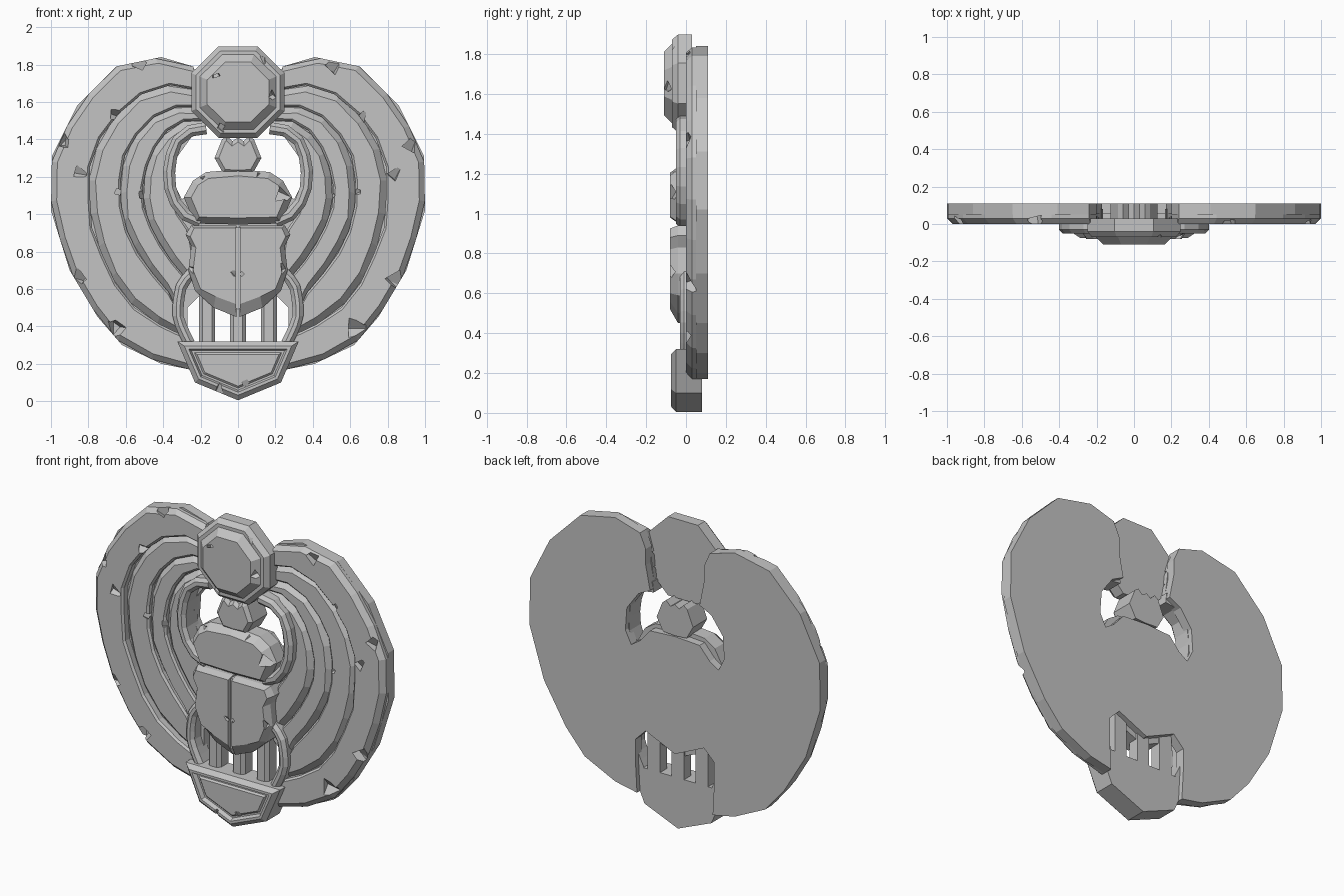
import bpy, bmesh, math, random
from mathutils import Vector, Euler

random.seed(4)
if "Cube" in bpy.data.objects:
    bpy.data.objects.remove(bpy.data.objects["Cube"], do_unlink=True)

stone = bpy.data.materials.new("grey_stone")
stone.use_nodes = True
GREY = (0.55, 0.55, 0.55, 1)
stone.diffuse_color = GREY
stone.node_tree.nodes["Principled BSDF"].inputs["Base Color"].default_value = GREY


def finish(bm, name):
    bmesh.ops.recalc_face_normals(bm, faces=bm.faces)
    mesh = bpy.data.meshes.new(name)
    bm.to_mesh(mesh)
    bm.free()
    mesh.materials.append(stone)
    obj = bpy.data.objects.new(name, mesh)
    bpy.context.collection.objects.link(obj)
    return obj


def skin(name, loops):
    """Bridge matching closed loops and cap both ends."""
    bm = bmesh.new()
    rows = [[bm.verts.new(p) for p in loop] for loop in loops]
    n = len(rows[0])
    for a, b in zip(rows, rows[1:]):
        for i in range(n):
            j = (i + 1) % n
            bm.faces.new((a[i], a[j], b[j], b[i]))
    bm.faces.new(rows[0])
    bm.faces.new(rows[-1])
    return finish(bm, name)


def sym(half):
    """Complete an outline running from top centre to bottom centre."""
    return half + [(-x, z) for x, z in reversed(half) if x > 0]


def flip(pts, side):
    return [(x * side, z) for x, z in pts]


def inset(pts, d):
    n = len(pts)
    v = [Vector(p) for p in pts]
    area = sum(v[i - 1].x * v[i].y - v[i].x * v[i - 1].y for i in range(n))
    s = 1 if area > 0 else -1
    out = []
    for i in range(n):
        e, f = (v[i] - v[i - 1]).normalized(), (v[(i + 1) % n] - v[i]).normalized()
        m = Vector((-e.y - f.y, e.x + f.x)) * s
        out.append(v[i] + m * d / max(0.5, 1 + e.dot(f)))
    return out


def stepped(name, pts, steps):
    """Slab built from (inset, y) steps, back to front."""
    return skin(name, [[(x, y, z) for x, z in inset(pts, d)] for d, y in steps])


def resample(pts, n):
    v = [Vector(p) for p in pts]
    run = [0]
    for a, b in zip(v, v[1:]):
        run.append(run[-1] + (b - a).length)
    out = []
    for k in range(n):
        t = run[-1] * k / (n - 1)
        i = next(i for i in range(len(v) - 1) if t <= run[i + 1] + 1e-6)
        out.append(v[i].lerp(v[i + 1], (t - run[i]) / (run[i + 1] - run[i])))
    return out


def band(name, outer, inner, front, back, bevel, inner_bevel, n=13):
    """Bevelled strip between two curves."""
    loops = []
    for o, i in zip(resample(outer, n), resample(inner, n)):
        d = (i - o).normalized()
        sec = [(o, back), (o, front + bevel), (o + d * bevel, front),
               (i - d * inner_bevel, front), (i, front + inner_bevel), (i, back)]
        loops.append([(p.x, y, p.y) for p, y in sec])
    return skin(name, loops)


def strap(name, path, width, front, back):
    """Bevelled strip of even width along a curve."""
    v = [Vector(p) for p in path]
    outer, inner = [], []
    for i, p in enumerate(v):
        t = (v[min(i + 1, len(v) - 1)] - v[max(i - 1, 0)]).normalized()
        side = Vector((-t.y, t.x)) * width / 2
        outer.append(p + side)
        inner.append(p - side)
    return band(name, outer, inner, front, back, 0.02, 0.02, 9)


def chip(obj, spots, y):
    """Knock small angular nicks out of the edges."""
    for x, z, r in spots:
        bm = bmesh.new()
        bmesh.ops.create_cone(bm, cap_ends=True, segments=4, radius1=r, radius2=r * 0.3, depth=r * 1.6)
        cutter = finish(bm, "chip_cutter")
        cutter.location = (x, y, z)
        cutter.rotation_euler = Euler([random.uniform(0, 3) for _ in range(3)])
        cutter.hide_render = True
        mod = obj.modifiers.new("chip", "BOOLEAN")
        mod.operation, mod.object = "DIFFERENCE", cutter
        dg = bpy.context.evaluated_depsgraph_get()
        mesh = bpy.data.meshes.new_from_object(obj.evaluated_get(dg))
        obj.modifiers.clear()
        obj.data = mesh
        bpy.data.objects.remove(cutter, do_unlink=True)


# Wing curves, outermost first, from the sun disc down to the tail
rim = [(.24, 1.79), (.41, 1.84), (.65, 1.79), (.86, 1.58), (.995, 1.31), (1, 1.02),
       (.9, .7), (.75, .45), (.62, .3), (.41, .2), (.26, .17)]
curves = [
    rim,
    [(.2, 1.66), (.36, 1.69), (.55, 1.63), (.72, 1.45), (.8, 1.23), (.78, .92), (.67, .65), (.52, .46), (.27, .34)],
    [(.19, 1.57), (.31, 1.58), (.47, 1.51), (.6, 1.35), (.63, 1.16), (.62, .97), (.52, .76), (.36, .57), (.31, .46)],
    [(.18, 1.5), (.23, 1.52), (.36, 1.47), (.47, 1.32), (.51, 1.16), (.5, 1), (.39, .79), (.28, .66)],
    [(.18, 1.45), (.28, 1.43), (.35, 1.32), (.37, 1.16), (.34, 1.03), (.25, .9), (.24, .74)],
]
names = ["wing_rim", "wing_outer_ring", "wing_middle_ring", "wing_inner_ring"]
fronts = [0, .015, .01, .005]

# Back plate with openings above the shoulders and below the body
plate = ([(0, 1.21), (.17, 1.2), (.24, 1.12), (.3, 1.08), (.34, 1.16), (.33, 1.3), (.25, 1.41),
          (.17, 1.45), (.2, 1.6), (.2, 1.7)] + rim + [(.27, .35), (.27, .5), (.2, .57), (0, .48)])
stepped("back_plate", sym(plate), [(0, .11), (0, .05)])

nicks = [[(.52, 1.8, .05), (.93, 1.38, .05), (.85, .66, .06), (.64, .39, .06), (.66, 1.52, .04), (.84, 1.22, .04)],
         [(.58, .52, .03), (.64, 1.12, .03)], [(.58, .85, .03), (.5, 1.1, .03)], [(.44, .9, .03), (.38, 1.2, .02)]]
for side, tag in ((1, "left"), (-1, "right")):
    for k, name in enumerate(names):
        outer, inner = flip(curves[k], side), flip(curves[k + 1], side)
        obj = band(f"{tag}_{name}", outer, inner, fronts[k], .06, .03 if k == 0 else .035, .012, 13 - k)
        chip(obj, flip_spots := [(x * side, z, r) for x, z, r in nicks[k]], fronts[k])

    # Legs
    upper = [(.17, 1.46), (.25, 1.45), (.34, 1.38), (.37, 1.25), (.36, 1.1), (.29, 1), (.2, .96)]
    lower = [(.24, .69), (.3, .63), (.32, .53), (.32, .44), (.29, .37), (.26, .31)]
    strap(f"{tag}_upper_leg", flip(upper, side), .065, -.05, .08)
    strap(f"{tag}_lower_leg", flip(lower, side), .06, -.03, .08)

    # Wing cases: front face, then a sloping underside
    case = [(.008, .94), (.25, .94), (.28, .89), (.25, .83), (.265, .7), (.23, .59), (.13, .5), (.008, .45)]
    face = [(.012, .925), (.235, .925), (.255, .88), (.225, .82), (.24, .7), (.2, .6), (.12, .56), (.012, .52)]
    case, face = flip(case, side), flip(face, side)
    obj = skin(f"{tag}_wing_case", [[(x, y, z) for x, z in c] for c, y in ((case, .07), (case, -.04), (face, -.08))])
    chip(obj, [(side * .26, .71, .035), (side * .02, .68, .02)], -.08)

# Strip closing the seam between the wing cases
stepped("wing_case_seam", sym([(0, .93), (.02, .93), (.02, .5), (0, .49)]), [(0, .07), (0, -.06)])

# Thorax and head
thorax = stepped("thorax", sym([(0, 1.24), (.17, 1.225), (.24, 1.18), (.29, 1.09), (.23, .95), (0, .945)]),
                 [(0, .06), (0, -.03), (.035, -.08)])
chip(thorax, [(.25, 1.1, .05), (-.2, 1.2, .03), (.12, 1.23, .03)], -.07)
stepped("head", sym([(0, 1.41), (.03, 1.39), (.06, 1.42), (.085, 1.4), (.125, 1.3), (.08, 1.22), (0, 1.215)]),
        [(0, .11), (0, -.03), (.02, -.05)])

# Sun disc
octagon = [(.27 * math.sin(math.pi * (k + .5) / 4), 1.653 + .265 * math.cos(math.pi * (k + .5) / 4)) for k in range(8)]
disc = stepped("sun_disc", octagon, [(0, .03), (0, -.04), (.025, -.07), (.045, -.07), (.055, -.08), (.085, -.11)])
chip(disc, [(.17, 1.63, .035), (-.12, 1.75, .03), (.14, 1.83, .03), (-.1, 1.46, .03)], -.09)

# Tail piece with a framed panel
tail = stepped("tail_piece", sym([(0, .32), (.325, .32), (.23, .1), (0, .005)]),
               [(0, .08), (0, -.05), (.025, -.075), (.04, -.075), (.05, -.05), (.06, -.05), (.07, -.06)])
chip(tail, [(-.1, .07, .03), (.04, .09, .025)], -.07)

# Tail feathers
for x, name in ((-.165, "right_feather"), (0, "middle_feather"), (.165, "left_feather")):
    stepped(name, [(x - .043, .3), (x + .043, .3), (x + .043, .62), (x - .043, .62)],
            [(0, .08), (0, .01), (.018, -.01)])
